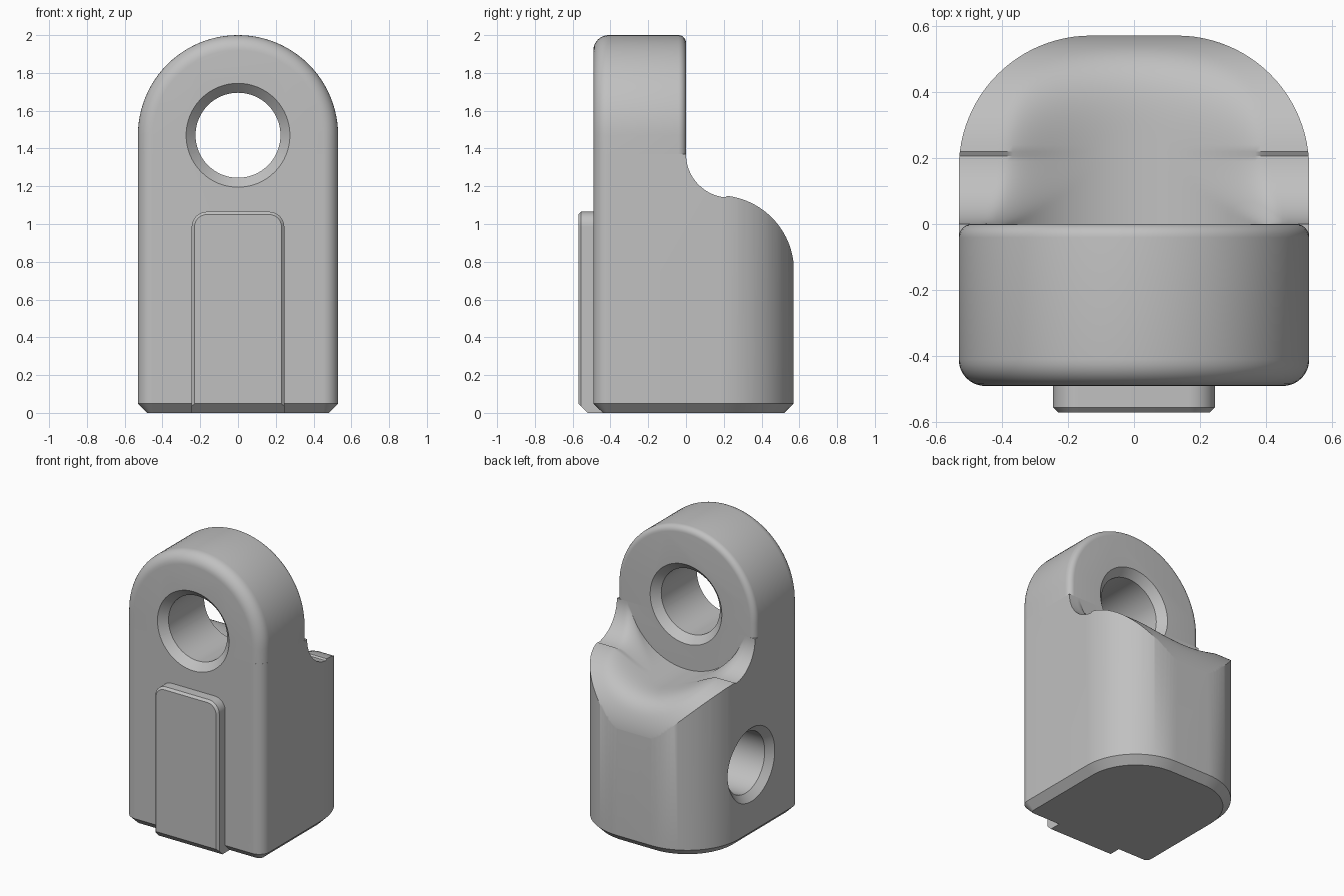
import bpy
import bmesh
from math import sin, cos, pi, sqrt, radians

if "Cube" in bpy.data.objects:
    bpy.data.objects.remove(bpy.data.objects["Cube"])

GREY = (0.53, 0.53, 0.53, 1)
grey = bpy.data.materials.new("plain grey")
grey.use_nodes = True
grey.diffuse_color = GREY
grey.node_tree.nodes["Principled BSDF"].inputs["Base Color"].default_value = GREY

EYE_Z = 1.47                     # height of the pin hole axis
HALF_W, FRONT, BACK = 0.53, -0.49, 0.57
SPLIT_Z = 1.37                   # where the eye plate meets the body


def loft(name, rings):
    """Closed solid through rings with equal point counts."""
    bm = bmesh.new()
    loops = [[bm.verts.new(p) for p in ring] for ring in rings]
    n = len(loops[0])
    for a, b in zip(loops, loops[1:]):
        for i in range(n):
            j = (i + 1) % n
            bm.faces.new((a[i], a[j], b[j], b[i]))
    bm.faces.new(loops[0])
    bm.faces.new(loops[-1])
    bmesh.ops.remove_doubles(bm, verts=bm.verts, dist=1e-5)
    bmesh.ops.recalc_face_normals(bm, faces=bm.faces)
    mesh = bpy.data.meshes.new(name)
    bm.to_mesh(mesh)
    bm.free()
    mesh.materials.append(grey)
    obj = bpy.data.objects.new(name, mesh)
    bpy.context.collection.objects.link(obj)
    return obj


def arc(cx, cy, r, start, end, steps=24):
    """Points of an arc, angles in degrees."""
    angles = [radians(start + (end - start) * i / steps) for i in range(steps + 1)]
    return [(cx + r * cos(t), cy + r * sin(t)) for t in angles]


def arch(w, top, r, y, inset, bottom):
    """Upright outline with two rounded top corners."""
    c, rr = w - r, r - inset
    pts = [(inset - w, bottom), (w - inset, bottom)]
    pts += arc(c, top - r, rr, 0, 90) + arc(-c, top - r, rr, 90, 180)
    return [(x, y, z) for x, z in pts]


def footprint(z, inset):
    """Plan outline: tight front corners, wide back corners."""
    f, b = 0.08, 0.4
    pts = arc(HALF_W - f, FRONT + f, f - inset, -90, 0)
    pts += arc(HALF_W - b, BACK - b, b - inset, 0, 90)
    pts += arc(b - HALF_W, BACK - b, b - inset, 90, 180)
    pts += arc(f - HALF_W, FRONT + f, f - inset, 180, 270)
    return [(x, y, z) for x, y in pts]


def lathe(name, profile, place, steps=64):
    """Solid of revolution; place maps (along, a, b) to a point."""
    turns = [2 * pi * i / steps for i in range(steps)]
    return loft(name, [[place(d, r * cos(t), r * sin(t)) for t in turns]
                       for d, r in profile])


def cut(obj, cutter):
    cutter.hide_render = True
    mod = obj.modifiers.new("cut", "BOOLEAN")
    mod.operation, mod.solver, mod.object = "DIFFERENCE", "EXACT", cutter
    bpy.context.view_layer.objects.active = obj
    bpy.ops.object.modifier_apply(modifier=mod.name)


# Lower body with chamfered foot
body = loft("lower_body", [footprint(0, 0.05), footprint(0.05, 0),
                           footprint(SPLIT_Z, 0)])

# Eye plate with rounded front and back rims
layers = []
for i in range(9):
    t = pi / 2 * i / 8
    layers.append((FRONT + 0.08 * (1 - cos(t)), 0.08 * (1 - sin(t))))
for i in range(7):
    t = pi / 2 * i / 6
    layers.append((-0.04 * (1 - sin(t)), 0.04 * (1 - cos(t))))
plate = loft("eye_plate", [arch(HALF_W, 2, HALF_W, y, d, SPLIT_Z)
                           for y, d in layers])

# Raised pad on the front
pad = loft("front_pad", [arch(0.245, 1.065, 0.08, y, d, z) for y, d, z in (
    (-0.57, 0.015, 0.05), (-0.555, 0, 0.035), (-0.52, 0, 0), (-0.42, 0, 0))])


# Shoulder cutter: swept side profile blended with a round trough
def shoulder_height(x, p):
    R, k = 0.45, 0.11
    trough = EYE_Z - sqrt(R * R - x * x) if abs(x) < R else 2
    h = max(k - abs(p - trough), 0) / k
    return min(p, trough) - h * h * k / 4


profile = arc(0.23, 1.37, 0.23, 180, 264, 20)
profile += arc(0.17, 0.75, 0.402, 83, 0, 28) + [(0.7, 0.75)]
xs = [-0.6 + 1.2 * i / 72 for i in range(73)]
rings = [[(0.6, y, 1.8), (-0.6, y, 1.8)] + [(x, y, shoulder_height(x, p)) for x in xs]
         for y, p in profile]
shoulder = loft("shoulder_cutter", rings)

# Pin hole through the eye, chamfered at both ends
eye = lathe("eye_cutter",
            [(-0.51, 0.295), (-0.44, 0.225), (-0.05, 0.225), (0.02, 0.295)],
            lambda d, a, b: (a, d, EYE_Z + b))

# Blind hole in one side
side = lathe("side_cutter",
             [(-0.55, 0.275), (-0.485, 0.21), (0.25, 0.21)],
             lambda d, a, b: (d, 0.04 + a, 0.515 + b))

for obj, cutters in ((body, (shoulder, eye, side)), (plate, (eye,))):
    for cutter in cutters:
        cut(obj, cutter)
for cutter in (shoulder, eye, side):
    bpy.data.objects.remove(cutter)

# Smooth the curved faces, keep the edges crisp
for obj in (body, plate, pad):
    bpy.ops.object.select_all(action="DESELECT")
    obj.select_set(True)
    bpy.context.view_layer.objects.active = obj
    bpy.ops.object.shade_smooth_by_angle(angle=radians(30))
